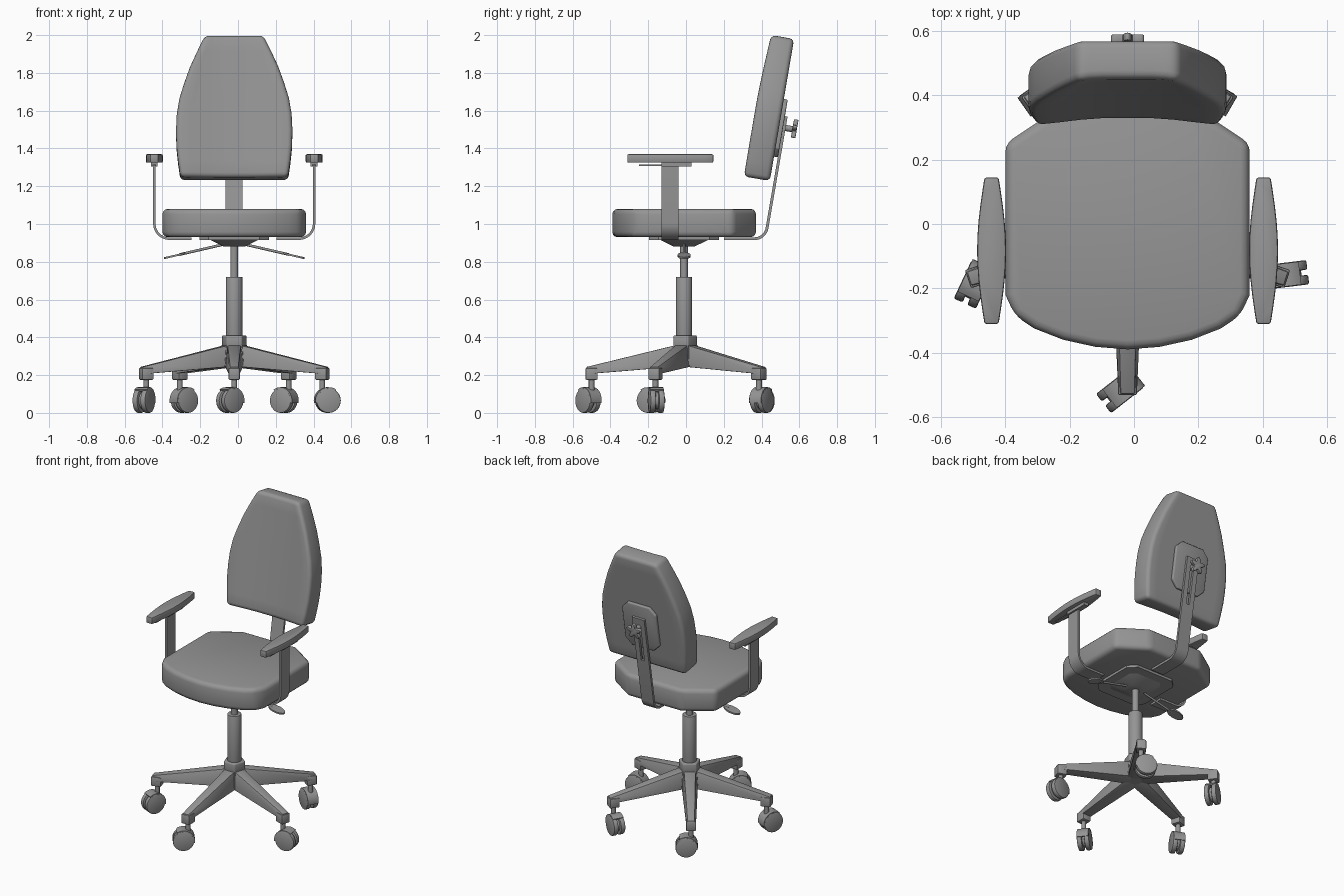
import bpy, bmesh
from math import sin, cos, pi, radians
from mathutils import Matrix, Vector

if "Cube" in bpy.data.objects:
    bpy.data.objects.remove(bpy.data.objects["Cube"])

grey = bpy.data.materials.new("plain grey")
grey.use_nodes = True
grey.diffuse_color = (0.3, 0.3, 0.3, 1)
grey.node_tree.nodes["Principled BSDF"].inputs["Base Color"].default_value = (0.3, 0.3, 0.3, 1)

CX, CY = -0.02, -0.01                       # axis of the column
T, R = Matrix.Translation, Matrix.Rotation
FRONT = R(pi / 2, 4, 'X')                   # profile drawn in x, z
SIDE = Matrix(((0, 0, 1, 0), (1, 0, 0, 0), (0, 1, 0, 0), (0, 0, 0, 1)))  # profile in y, z


def finish(name, bm, matrix=Matrix(), bevel=0, segments=3):
    """Bevel the sharp edges, shade by angle and link the object."""
    bmesh.ops.recalc_face_normals(bm, faces=bm.faces)
    if bevel:
        sharp = [e for e in bm.edges if e.calc_face_angle(0) > 0.5]
        bmesh.ops.bevel(bm, geom=sharp, offset=bevel, segments=segments, profile=0.5,
                        affect='EDGES', clamp_overlap=True)
    mesh = bpy.data.meshes.new(name)
    bm.to_mesh(mesh)
    bm.free()
    mesh.shade_smooth()
    mesh.set_sharp_from_angle(angle=radians(35))
    mesh.materials.append(grey)
    obj = bpy.data.objects.new(name, mesh)
    obj.matrix_world = matrix
    bpy.context.collection.objects.link(obj)
    return obj


def prism(name, outline, depth, matrix=Matrix(), bevel=0, taper=1, segments=3):
    """Extrude a flat outline, centred on its plane."""
    bm = bmesh.new()
    low = [bm.verts.new((x, y, -depth / 2)) for x, y in outline]
    top = [bm.verts.new((x * taper, y * taper, depth / 2)) for x, y in outline]
    bm.faces.new(low[::-1])
    bm.faces.new(top)
    for i in range(len(low)):
        j = (i + 1) % len(low)
        bm.faces.new((low[i], low[j], top[j], top[i]))
    return finish(name, bm, matrix, bevel, segments)


def rod(name, a, b, radius, matrix=Matrix(), bevel=0, sides=24):
    a, b = Vector(a), Vector(b)
    bm = bmesh.new()
    bmesh.ops.create_cone(bm, cap_ends=True, segments=sides, radius1=radius,
                          radius2=radius, depth=(b - a).length)
    turn = (b - a).to_track_quat('Z', 'Y').to_matrix().to_4x4()
    return finish(name, bm, matrix @ T((a + b) / 2) @ turn, bevel, 2)


def box(name, lo, hi, matrix=Matrix(), bevel=0):
    lo, hi = Vector(lo), Vector(hi)
    x, y, z = (hi - lo) / 2
    return prism(name, [(-x, -y), (x, -y), (x, y), (-x, y)], 2 * z,
                 matrix @ T((lo + hi) / 2), bevel, 1, 2)


def strap(name, path, thick, width, matrix):
    """Bent flat bar that follows a 2D path."""
    pts = [Vector(p) for p in path]
    left, right = [], []
    for i, p in enumerate(pts):
        d = (pts[min(i + 1, len(pts) - 1)] - pts[max(i - 1, 0)]).normalized()
        n = Vector((-d.y, d.x)) * thick / 2
        left.append(p + n)
        right.append(p - n)
    return prism(name, left + right[::-1], width, matrix)


def bend(cx, cy, r, a0, a1, n=8):
    return [(cx + r * cos(radians(a0 + (a1 - a0) * i / n)),
             cy + r * sin(radians(a0 + (a1 - a0) * i / n))) for i in range(n + 1)]


def chamfered(x, y, c):
    return [(x - c, -y), (x, c - y), (x, y - c), (x - c, y),
            (c - x, y), (-x, y - c), (-x, c - y), (c - x, -y)]


# Seat cushion
half = [(0.10, -0.382), (0.2, -0.36), (0.29, -0.325), (0.35, -0.285), (0.38, -0.22),
        (0.38, 0.25), (0.2, 0.37)]
seat = [(0, -0.39)] + half + [(-x, y) for x, y in half[::-1]]
prism("seat", seat, 0.15, T((CX, 0, 1.005)), 0.028)

# Backrest: a grid shaped by its half width, thickened, with a slightly dished front
WIDTHS = [0.285, 0.297, 0.306, 0.308, 0.304, 0.29, 0.264, 0.234, 0.196, 0.155]
TILT = T((CX, 0.375, 1.24)) @ R(radians(-9.7), 4, 'X')
rows, cols = len(WIDTHS) - 1, 8
bm = bmesh.new()
grid = [[bm.verts.new((w * (2 * c / cols - 1), 0.07, 0.762 * r / rows))
         for c in range(cols + 1)] for r, w in enumerate(WIDTHS)]
for r in range(rows):
    for c in range(cols):
        bm.faces.new((grid[r][c], grid[r][c + 1], grid[r + 1][c + 1], grid[r + 1][c]))
extruded = bmesh.ops.extrude_face_region(bm, geom=bm.faces[:])["geom"]
for v in extruded:
    if isinstance(v, bmesh.types.BMVert):
        v.co.y = -0.05 - 0.022 * min(1, max(0, (abs(v.co.x) - 0.1) / 0.18))
finish("backrest", bm, TILT, 0.024)

# Back plate, slotted support bar and star knob
prism("back_plate", chamfered(0.125, 0.155, 0.045), 0.022, TILT @ T((0, 0.08, 0.285)) @ FRONT, 0.006)


def bar_at(z):
    return (0.43 + 0.17 * (z - 0.98), z)


lower = [(0.2, 0.922)] + bend(0.362, 0.99, 0.068, -90, -10) + [bar_at(1.27)]
strap("back_bar", lower, 0.015, 0.09, T((CX, 0, 0)) @ SIDE)
for side in (-1, 1):
    strap("back_bar_rail", [bar_at(1.27), bar_at(1.5)], 0.015, 0.033,
          T((CX + side * 0.0285, 0, 0)) @ SIDE)
strap("back_bar_end", [bar_at(1.5), bar_at(1.57)], 0.015, 0.09, T((CX, 0, 0)) @ SIDE)
rod("knob_stem", (0, 0.08, 0.29), (0, 0.15, 0.29), 0.016, TILT)
star = []
for i in range(40):
    a = 2 * pi * i / 40
    r = 0.04 + 0.015 * cos(5 * a)
    star.append((r * sin(a), r * cos(a)))
prism("knob", star, 0.024, TILT @ T((0, 0.153, 0.29)) @ FRONT, 0.004, 1, 2)

# Armrests
for side in (-1, 1):
    mirror = T((CX, 0, 0)) @ (Matrix.Scale(-1, 4, (1, 0, 0)) if side < 0 else Matrix())
    path = [(0.225, 0.922)] + bend(0.343, 1.002, 0.08, -90, 0) + [(0.423, 1.32)]
    strap("arm_post", path, 0.013, 0.09, mirror @ T((0, -0.085, 0)) @ FRONT)
    edge = [(0.022 + 0.023 * cos(pi / 2 * t / 5), 0.228 * t / 5) for t in range(-5, 6)]
    pad = edge + [(-x, y) for x, y in edge[::-1]]
    prism("arm_pad", pad, 0.045, mirror @ T((0.423, -0.083, 1.347)), 0.007, 1, 2)
    box("arm_bracket", (0.405, -0.13, 1.305), (0.441, 0.03, 1.327), mirror)
    box("arm_catch", (0.413, -0.25, 1.308), (0.433, -0.12, 1.314), mirror)

# Mechanism under the seat, with two paddle levers
prism("seat_plate", chamfered(0.185, 0.185, 0.05), 0.016, T((CX, CY, 0.922)))
prism("mechanism", chamfered(0.055, 0.055, 0.015), 0.035, T((CX, CY, 0.898)), 0, 2.3)
for side in (-1, 1):
    rod("lever", (CX + side * 0.03, CY, 0.898), (CX + side * 0.29, CY, 0.838), 0.007, sides=12)
    slope = T((CX + side * 0.315, CY, 0.832)) @ R(side * radians(13), 4, 'Y')
    paddle = [(0.058 * cos(2 * pi * i / 16), 0.035 * sin(2 * pi * i / 16)) for i in range(16)]
    prism("lever_paddle", paddle, 0.01, slope)

# Gas column and hub
rod("piston", (CX, CY, 0.7), (CX, CY, 0.9), 0.021)
rod("column", (CX, CY, 0.3), (CX, CY, 0.72), 0.043, bevel=0.003, sides=32)
penta = [(cos(radians(-54 + 72 * i)), sin(radians(-54 + 72 * i))) for i in range(5)]
prism("hub_collar", [(0.07 * x, 0.07 * y) for x, y in penta], 0.06, T((CX, CY, 0.38)), 0.007)
prism("hub", [(0.085 * x, 0.085 * y) for x, y in penta], 0.115, T((CX, CY, 0.302)), 0, 0.82)

# Five legs, each with a swivelled twin-wheel caster
SWIVEL = [218, 7, 150, 35, 245]
for i, swivel in enumerate(SWIVEL):
    angle = radians(-90 + 72 * i)
    leg = T((CX, CY, 0)) @ R(angle, 4, 'Z')
    bm = bmesh.new()
    bmesh.ops.create_cube(bm, size=2)
    for v in bm.verts:
        far, up = v.co.x > 0, v.co.z > 0
        width = (0.03 if far else 0.05) * (0.72 if up else 1)
        height = (0.243 if up else 0.205) if far else (0.362 if up else 0.245)
        v.co = (0.518 if far else 0.03, v.co.y * width, height)
    finish("leg", bm, leg, 0.004, 2)
    box("leg_end", (0.458, -0.03, 0.175), (0.522, 0.03, 0.238), leg, 0.006)

    pin = leg @ Vector((0.49, 0, 0))
    caster = T(pin) @ R(radians(swivel), 4, 'Z')
    rod("caster_pin", (0, 0, 0.08), (0, 0, 0.18), 0.015, caster, sides=16)
    for s in (-1, 1):
        rod("wheel", (0.03, s * 0.008, 0.065), (0.03, s * 0.038, 0.065), 0.065, caster, 0.006, 32)
    rod("wheel_hub", (0.03, -0.01, 0.065), (0.03, 0.01, 0.065), 0.045, caster)
    hood = bend(0, 0, 0.071, 55, 190, 14) + bend(0, 0, 0.06, 190, 55, 14)
    prism("caster_hood", hood, 0.072, caster @ T((0.03, 0, 0.065)) @ FRONT)
